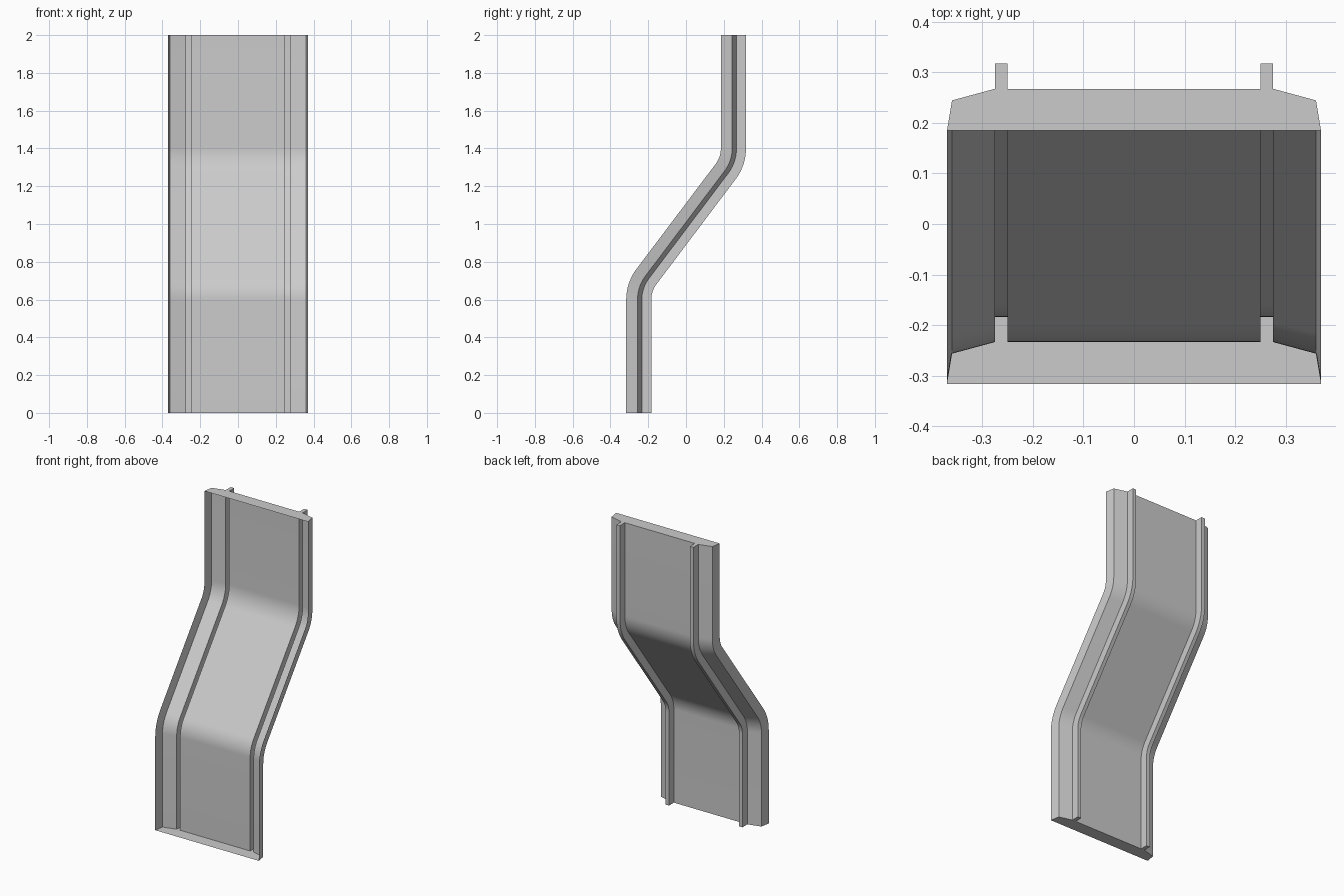
import bpy, bmesh
from math import radians, sin, cos, tan
from mathutils import Vector

cube = bpy.data.objects.get("Cube")
if cube:
    bpy.data.objects.remove(cube, do_unlink=True)

# One plain grey
grey = bpy.data.materials.new("plain grey")
grey.use_nodes = True
grey.diffuse_color = (0.6, 0.6, 0.6, 1)
grey.node_tree.nodes["Principled BSDF"].inputs["Base Color"].default_value = (0.6, 0.6, 0.6, 1)

# Side path: (y, z, tilt) stations for an S-bend, symmetric about its middle
SHIFT, TILT, RADIUS, STEPS = 0.2505, radians(37), 0.2, 10
bend_z = 1 - SHIFT / tan(TILT) - RADIUS * tan(TILT / 2)
lower = [(-SHIFT, 0, 0)]
for i in range(STEPS + 1):
    a = TILT * i / STEPS
    lower.append((-SHIFT + RADIUS * (1 - cos(a)), bend_z + RADIUS * sin(a), a))
path = lower + [(-y, 2 - z, a) for y, z, a in reversed(lower)]

# Open-fronted cross-section: side wall, sloped shoulder and hollow rib, mirrored
half = [(-0.37, -0.066), (-0.36, -0.006), (-0.275, 0.017),
        (-0.275, 0.067), (-0.25, 0.067), (-0.25, 0.017)]
profile = half + [(-x, d) for x, d in reversed(half)]

# Sweep the section, keeping it square to the path
bm = bmesh.new()
rings = []
for y, z, a in path:
    across = Vector((0, cos(a), -sin(a)))
    rings.append([bm.verts.new(Vector((x, y, z)) + across * d) for x, d in profile])
for low, high in zip(rings, rings[1:]):
    for i in range(len(profile) - 1):
        bm.faces.new((low[i], high[i], high[i + 1], low[i + 1]))

# End caps; the front stays open
bm.faces.new(rings[0])
bm.faces.new(reversed(rings[-1]))
bm.normal_update()

mesh = bpy.data.meshes.new("bent_channel_panel")
bm.to_mesh(mesh)
bm.free()
mesh.materials.append(grey)
panel = bpy.data.objects.new("bent_channel_panel", mesh)
bpy.context.scene.collection.objects.link(panel)

# Smooth bends, crisp profile edges
bpy.ops.object.select_all(action='DESELECT')
panel.select_set(True)
bpy.context.view_layer.objects.active = panel
bpy.ops.object.shade_smooth_by_angle(angle=radians(20))
